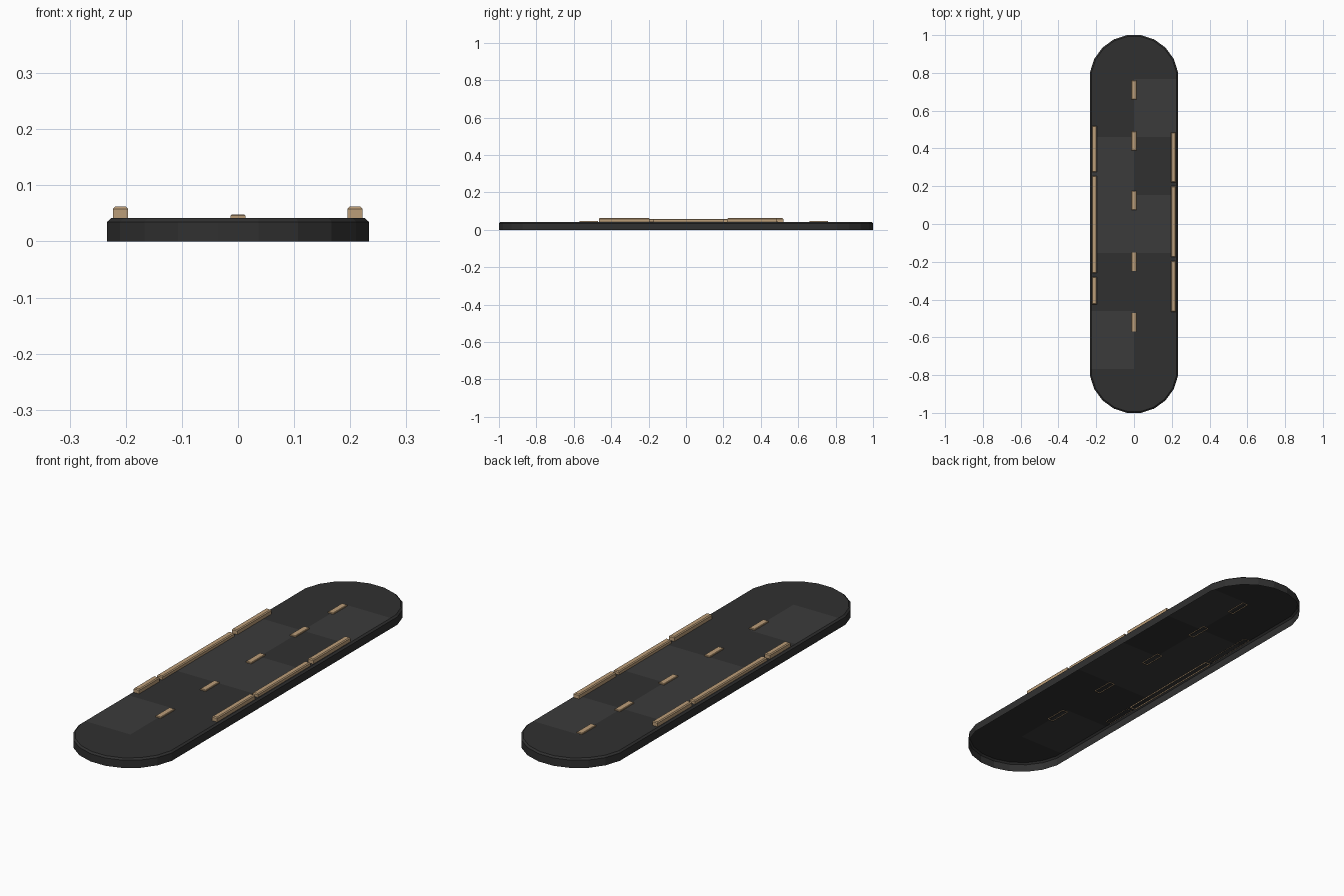
import bpy, bmesh, math
from mathutils import Vector

if "Cube" in bpy.data.objects:
    bpy.data.objects.remove(bpy.data.objects["Cube"])


def material(name, rgb):
    m = bpy.data.materials.new(name)
    m.diffuse_color = (*rgb, 1)
    m.use_nodes = True
    m.node_tree.nodes["Principled BSDF"].inputs["Base Color"].default_value = m.diffuse_color
    return m


ASPHALT = material("asphalt", (0.03, 0.03, 0.03))
PATCH = material("asphalt_patch", (0.043, 0.043, 0.043))
PAINT = material("tan_stone", (0.50, 0.34, 0.19))


def finish(name, bm, mats):
    me = bpy.data.meshes.new(name)
    bm.to_mesh(me)
    bm.free()
    for m in mats:
        me.materials.append(m)
    ob = bpy.data.objects.new(name, me)
    bpy.context.collection.objects.link(ob)
    return ob


def open_shell(rings):
    """Skin stacked counter-clockwise rings, capped on top, open below."""
    bm = bmesh.new()
    loops = [[bm.verts.new(p) for p in ring] for ring in rings]
    n = len(rings[0])
    for a, b in zip(loops, loops[1:]):
        for i in range(n):
            j = (i + 1) % n
            bm.faces.new((a[i], a[j], b[j], b[i]))
    bm.faces.new(loops[-1])
    return bm


# Road slab: rounded-end outline with a chamfered rim
END_Y, RADIUS, TOP = 0.767, 0.236, 0.042


def stadium(inset, z):
    pts = []
    for k in range(20):
        a = math.radians(9 + 18 * k)
        if k < 10:
            cy = END_Y
        else:
            cy = -END_Y
        pts.append((math.cos(a) * (RADIUS - inset),
                    cy + math.sin(a) * (RADIUS - inset), z))
    return pts


bm = open_shell([stadium(0, 0), stadium(0, 0.035), stadium(0.008, TOP)])

# Divide the surface into rows and two lanes, then tint the patches
STEP = END_Y * 2 / 5
cuts = [((0, 0, 0), (1, 0, 0))]
cuts += [((0, -END_Y + STEP * i, 0), (0, 1, 0)) for i in range(6)]
for co, no in cuts:
    bmesh.ops.bisect_plane(bm, geom=bm.verts[:] + bm.edges[:] + bm.faces[:],
                           plane_co=Vector(co), plane_no=Vector(no))
patches = {(-1, 0), (-1, 2), (-1, 3), (1, 2), (1, 4)}
for f in bm.faces:
    c = f.calc_center_median()
    cell = (1 if c.x > 0 else -1, math.floor((c.y + END_Y) / STEP))
    if c.z > TOP - 0.001 and cell in patches:
        f.material_index = 1
finish("road_slab", bm, [ASPHALT, PATCH])


def strip(name, x, y0, y1, half, z0, z1, bevel):
    """Open-bottomed bar with a bevelled top."""
    def ring(i, z):
        return [(x - half + i, y0 + i, z), (x + half - i, y0 + i, z),
                (x + half - i, y1 - i, z), (x - half + i, y1 - i, z)]
    finish(name, open_shell([ring(0, z0), ring(0, z1 - bevel), ring(bevel, z1)]),
           [PAINT])


# Centre line dashes
for i, y in enumerate((-0.52, -0.20, 0.125, 0.44, 0.71)):
    strip(f"lane_dash_{i + 1}", 0, y - 0.05, y + 0.05, 0.0135, 0.038, 0.048, 0.002)

# Kerb stones; the middle stone on each side sits lower
kerbs = {
    "left": (-0.2095, [(-0.425, -0.28), (-0.26, 0.255), (0.275, 0.52)]),
    "right": (0.2085, [(-0.465, -0.195), (-0.175, 0.2), (0.22, 0.485)]),
}
for side, (x, spans) in kerbs.items():
    for i, (y0, y1) in enumerate(spans):
        drop = 0.004 if i == 1 else 0
        strip(f"kerb_{side}_{i + 1}", x, y0, y1, 0.0135,
              0.0405 - drop, 0.062 - drop, 0.004)
